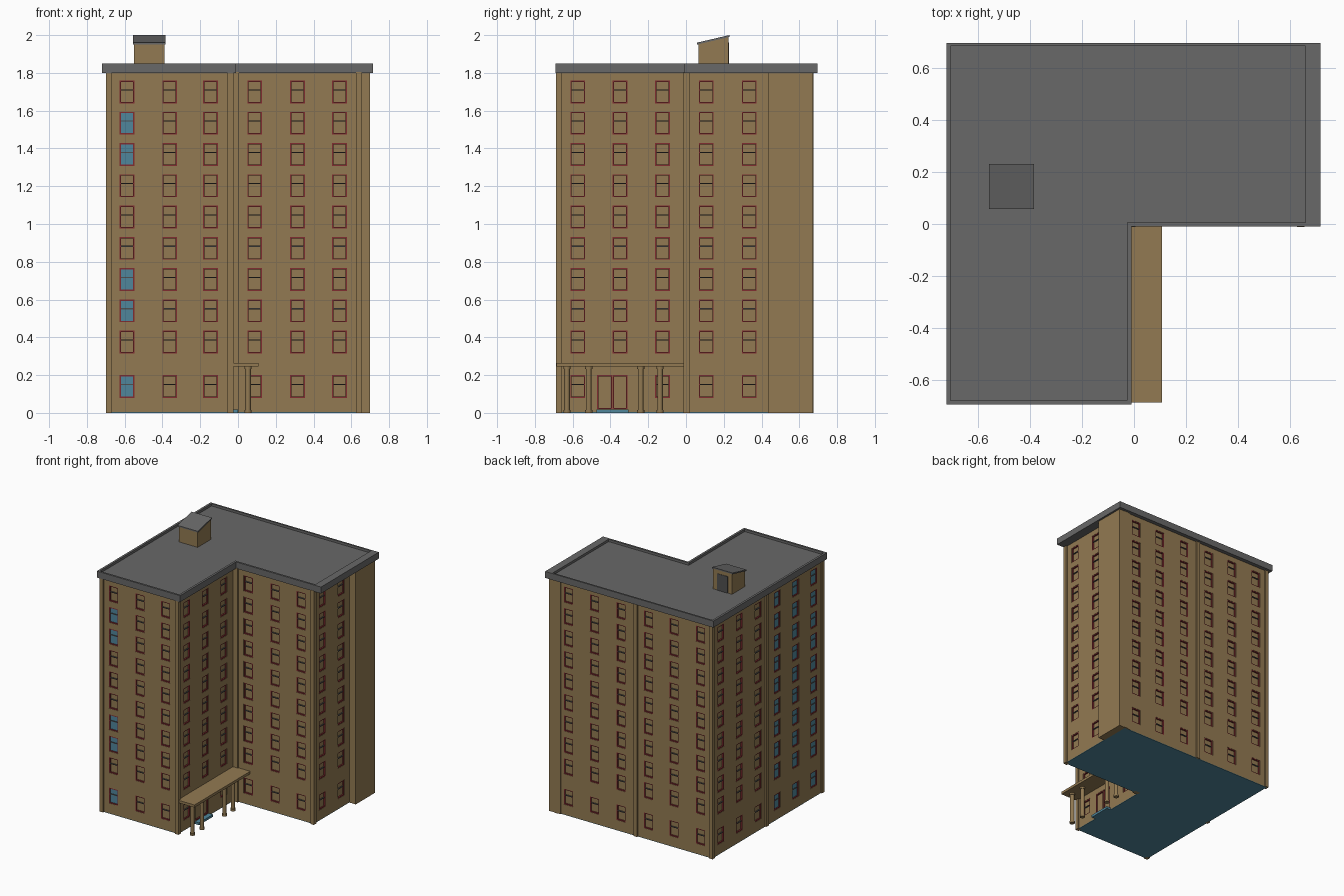
import bpy, bmesh
from mathutils import Vector

if "Cube" in bpy.data.objects:
    bpy.data.objects.remove(bpy.data.objects["Cube"])


def material(name, rgb):
    m = bpy.data.materials.new(name)
    m.diffuse_color = (*rgb, 1)
    m.use_nodes = True
    m.node_tree.nodes["Principled BSDF"].inputs["Base Color"].default_value = m.diffuse_color
    return m


BRICK = material("brick", (0.29, 0.195, 0.085))
SLATE = material("roof_grey", (0.14, 0.14, 0.14))
RED = material("frame_red", (0.22, 0.025, 0.03))
DARK = material("dark_grey", (0.08, 0.08, 0.08))
GLASS = material("glass", (0.08, 0.24, 0.33))


def finish(name, bm, mat):
    bmesh.ops.recalc_face_normals(bm, faces=bm.faces)
    me = bpy.data.meshes.new(name)
    bm.to_mesh(me)
    bm.free()
    ob = bpy.data.objects.new(name, me)
    bpy.context.collection.objects.link(ob)
    if mat:
        me.materials.append(mat)
    return ob


def add_prism(bm, pts, direction):
    f = bm.faces.new([bm.verts.new(p) for p in pts])
    r = bmesh.ops.extrude_face_region(bm, geom=[f], use_keep_orig=True)
    vs = [v for v in r["geom"] if isinstance(v, bmesh.types.BMVert)]
    bmesh.ops.translate(bm, verts=vs, vec=Vector(direction))


def add_box(bm, x0, x1, y0, y1, z0, z1):
    x0, x1, y0, y1 = min(x0, x1), max(x0, x1), min(y0, y1), max(y0, y1)
    add_prism(bm, [(x0, y0, z0), (x1, y0, z0), (x1, y1, z0), (x0, y1, z0)], (0, 0, z1 - z0))


def box(name, dims, mat):
    bm = bmesh.new()
    add_box(bm, *dims)
    return finish(name, bm, mat)


def l_shape(x0, x1, y0, y1, ix, iy):
    return [(x0, y0), (ix, y0), (ix, iy), (x1, iy), (x1, y1), (x0, y1)]


def l_prism(name, outline, z0, z1, mat):
    bm = bmesh.new()
    add_prism(bm, [(x, y, z0) for x, y in outline], (0, 0, z1 - z0))
    return finish(name, bm, mat)


# Main L-shaped body, glass-coloured underside and blank corner block
plan = l_shape(-0.69, 0.645, -0.677, 0.665, -0.035, 0.0)
walls = l_prism("walls", plan, 0.004, 1.81, BRICK)
l_prism("base_plate", plan, 0, 0.004, GLASS)
box("blank_corner_block", (0.60, 0.70, 0.435, 0.672, 0, 1.80), BRICK)

# Pilasters at corners and mid walls
bm = bmesh.new()
for x0, x1, y0, y1 in [(-.70, -.67, -.687, -.657), (-.055, -.025, -.687, -.657),
                       (-.04, .005, -.012, .02), (.625, .655, -.012, .02),
                       (.625, .655, .645, .675), (-.70, -.67, .645, .675),
                       (-.70, -.68, -.012, .02), (-.055, -.025, .65, .675)]:
    add_box(bm, x0, x1, y0, y1, 0, 1.805)
finish("pilasters", bm, BRICK)

# Roof slab with a raised rim
outer = l_shape(-0.72, 0.715, -0.692, 0.695, -0.01, -0.01)
inner = l_shape(-0.703, 0.657, -0.677, 0.682, -0.027, 0.005)
l_prism("roof_slab", outer, 1.80, 1.832, SLATE)
bm = bmesh.new()
rings = [[bm.verts.new((x, y, z)) for x, y in o]
         for o, z in ((outer, 1.832), (outer, 1.85), (inner, 1.85), (inner, 1.832))]
for a, b in zip(rings, rings[1:] + rings[:1]):
    for i in range(6):
        j = (i + 1) % 6
        bm.faces.new((a[i], a[j], b[j], b[i]))
finish("roof_rim", bm, SLATE)

# Windows: recess cutters, red frames, sash rails and glass panes
DEPTH, BAR, W, H = 0.012, 0.007, 0.039, 0.06
cut, frames, rails, glass = (bmesh.new() for _ in range(4))


def wall_box(bm, axis, c, s, u0, u1, z0, z1, d0, d1):
    a, b = c + s * d0, c + s * d1
    if axis == "x":
        add_box(bm, u0, u1, a, b, z0, z1)
    else:
        add_box(bm, a, b, u0, u1, z0, z1)


def frame(w, u0, u1, z0, z1):
    wall_box(cut, *w, u0, u1, z0, z1, -DEPTH, 0.02)
    for p, q in ((u0, u0 + BAR), (u1 - BAR, u1)):
        wall_box(frames, *w, p, q, z0, z1, -DEPTH, -0.002)
    for p, q in ((z0, z0 + BAR), (z1 - BAR, z1)):
        wall_box(frames, *w, u0 + BAR, u1 - BAR, p, q, -DEPTH, -0.002)


floors = [0.14] + [0.375 + 0.1655 * i for i in range(9)]
XW, XE = [-.588, -.362, -.145], [.088, .315, .537]
YS, YN = [-.573, -.35, -.125], [.107, .335, .56]
# axis along wall, wall position, outward sign, window centres
facades = [("x", -0.677, -1, XW), ("x", 0.0, -1, XE), ("x", 0.665, 1, XW + XE),
           ("y", -0.69, -1, YS + YN), ("y", -0.035, 1, YS), ("y", 0.645, 1, YN[:2])]
for axis, c, s, centres in facades:
    w = (axis, c, s)
    for u in centres:
        for k, z in enumerate(floors):
            if c == -0.035 and u == YS[1] and k == 0:
                continue
            frame(w, u - W, u + W, z - H, z + H)
            zr = z + 0.008
            wall_box(rails, *w, u - W + BAR, u + W - BAR, zr, zr + 0.006, -DEPTH, -0.004)
            if (c == -0.69 and u < 0) or (c == -0.677 and u == XW[0] and k in (0, 2, 3, 7, 8)):
                wall_box(glass, *w, u - W + BAR, u + W - BAR, z - H + BAR, z + H - BAR,
                         -DEPTH, -DEPTH + 0.003)

# Double entrance door with a step
door = ("y", -0.035, 1)
frame(door, -0.47, -0.391, 0.02, 0.20)
frame(door, -0.389, -0.31, 0.02, 0.20)
box("entrance_step", (-0.04, 0.0, -0.475, -0.305, 0, 0.018), GLASS)

finish("window_frames", frames, RED)
finish("sash_rails", rails, DARK)
finish("window_glass", glass, GLASS)
cutter = finish("window_cutter", cut, None)
cutter.hide_render = True
cutter.hide_viewport = True
cutter.display_type = "WIRE"
mod = walls.modifiers.new("window_recesses", "BOOLEAN")
mod.operation, mod.solver, mod.object = "DIFFERENCE", "EXACT", cutter

# Entrance canopy on four round columns
box("canopy", (-0.04, 0.108, -0.685, -0.005, 0.245, 0.265), BRICK)
for i, y in enumerate((-0.63, -0.515, -0.24, -0.137)):
    bm = bmesh.new()
    for r, z0, z1 in ((0.015, 0.0, 0.246), (0.019, 0.0, 0.015), (0.019, 0.232, 0.246)):
        res = bmesh.ops.create_cone(bm, cap_ends=True, segments=16, radius1=r, radius2=r,
                                    depth=z1 - z0)
        bmesh.ops.translate(bm, verts=res["verts"], vec=(0.053, y, (z0 + z1) / 2))
    finish(f"canopy_column_{i + 1}", bm, BRICK)

# Rooftop stair house with sloping roof and rear door
bm = bmesh.new()
add_prism(bm, [(-.55, .065, 1.825), (-.55, .225, 1.825), (-.55, .225, 1.99), (-.55, .065, 1.952)],
          (0.16, 0, 0))
finish("stair_house", bm, BRICK)
bm = bmesh.new()
add_prism(bm, [(-.557, .058, 1.95), (-.557, .23, 1.99), (-.557, .23, 2.0), (-.557, .058, 1.96)],
          (0.174, 0, 0))
finish("stair_house_roof", bm, SLATE)
box("stair_house_door", (-0.515, -0.425, 0.22, 0.228, 1.83, 1.96), DARK)
